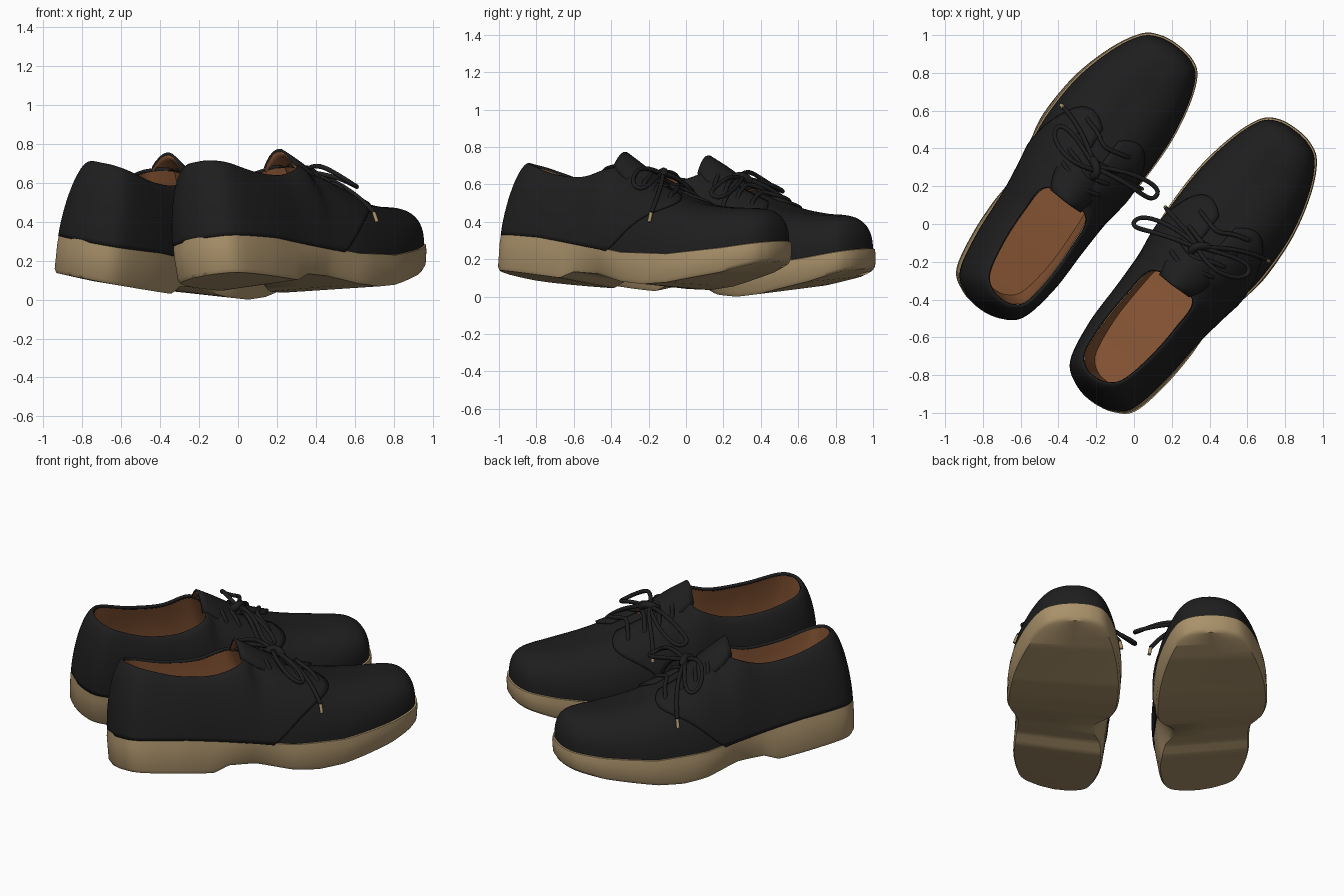
import bpy, bmesh, math
from mathutils import Vector

if "Cube" in bpy.data.objects:
    bpy.data.objects.remove(bpy.data.objects["Cube"])


def material(name, rgb):
    m = bpy.data.materials.new(name)
    m.diffuse_color = (*rgb, 1)
    m.use_nodes = True
    m.node_tree.nodes["Principled BSDF"].inputs["Base Color"].default_value = m.diffuse_color
    return m


BLACK = material("black leather", (0.013, 0.013, 0.013))
TAN = material("tan rubber", (0.40, 0.285, 0.145))
BROWN = material("brown lining", (0.24, 0.09, 0.034))

# Shoe stations, heel to toe: base u, base centre, base half width, top u, opening half width, top z
ROWS = [
    (-.860, .00, .00, -.760, .00, .72),
    (-.840, .00, .105, -.745, .07, .717),
    (-.765, .00, .195, -.68, .13, .695),
    (-.55, -.005, .24, -.50, .158, .64),
    (-.30, -.005, .252, -.30, .160, .622),
    (-.12, .00, .268, -.14, .14, .665),
    (.02, .00, .290, -.07, .00, .685),
    (.20, .00, .307, .12, .00, .60),
    (.45, -.005, .298, .36, .00, .505),
    (.68, -.015, .248, .56, .00, .468),
    (.83, -.025, .180, .69, .00, .461),
    (.885, -.03, .102, .74, .00, .456),
    (.90, -.03, .00, .75, .00, .455),
]
LAST = len(ROWS) - 1
STATIONS = [i / 10 for i in range(LAST * 10 + 1)]
SOLE_TOP = [(-.9, .34), (-.5, .308), (-.2, .262), (.1, .215), (.4, .21), (.7, .245), (.95, .285)]
SOLE_BOTTOM = [(-.9, .142), (-.5, .098), (-.35, .082), (-.26, .115), (-.1, .105),
               (.1, .06), (.25, .047), (.4, .058), (.7, .115), (.95, .185)]


def interp(table, x):
    for (x0, y0), (x1, y1) in zip(table, table[1:]):
        if x <= x1:
            return y0 + (y1 - y0) * (x - x0) / (x1 - x0)
    return table[-1][1]


def row(i):
    flip = i < 0 or i > LAST
    r = ROWS[-i if i < 0 else (2 * LAST - i if i > LAST else i)]
    return [-x if flip and k in (2, 4) else x for k, x in enumerate(r)]


def station(t):
    """Smooth blend of the station rows."""
    i = min(int(t), LAST - 1)
    f = t - i
    r = [.5 * (2 * b + (c - a) * f + (2 * a - 5 * b + 4 * c - d) * f * f + (3 * b - a - 3 * c + d) * f ** 3)
         for a, b, c, d in zip(row(i - 1), row(i), row(i + 1), row(i + 2))]
    r[2] = max(r[2], 0)
    r[4] = max(r[4], 0) if t < 6 else 0
    return r


def surf(t, s, a, lift=0):
    """Point on the upper: a = 0 at the sole, 1 at the collar or ridge."""
    ub, c, b, ut, w, zt = station(t)
    n = 1.65 + 1.0 * max(0, min(1, (t - 5.5) / 4))
    C = max(math.cos(a * math.pi / 2), 0) ** (2 / n)
    S = math.sin(a * math.pi / 2) ** (2 / n)
    zs = interp(SOLE_TOP, ub) - .01
    side_lift = lift * C * min(1, b * 10)
    return (ut + (ub - ut) * C, c + s * (w + (b - w) * C + side_lift), zs + (zt - zs) * S + lift * S)


def place(p, side):
    """Roll the shoe outward, then turn it into the world."""
    u, v, z = p
    r = math.radians(4.5 - 6 * u if side > 0 else 6 - 4 * u)
    v, z = v * math.cos(r) - (z - .1) * math.sin(r), .1 + v * math.sin(r) + (z - .1) * math.cos(r)
    z += .02 + .022 * u if side > 0 else 0
    v = side * (v + (.412 if side > 0 else .42))
    u = u * 1.012 - .004 if side > 0 else u * .98 + .005
    return Vector((.6 * u + .8 * v, .8 * u - .6 * v, z))


def loft(name, grids, mat, side, solid=0, angle=40, facing=0):
    bm = bmesh.new()
    for g in grids:
        vs = [[bm.verts.new(place(p, side)) for p in line] for line in g]
        for l0, l1 in zip(vs, vs[1:]):
            for j in range(len(l0) - 1):
                bm.faces.new((l0[j], l0[j + 1], l1[j + 1], l1[j]))
    bmesh.ops.remove_doubles(bm, verts=bm.verts, dist=.0004)
    bmesh.ops.dissolve_degenerate(bm, edges=bm.edges, dist=.0001)
    bmesh.ops.recalc_face_normals(bm, faces=bm.faces)
    # Open sheets: turn them to face up (1) or down (-1)
    if facing * sum(f.normal.z * f.calc_area() for f in bm.faces) < 0:
        bmesh.ops.reverse_faces(bm, faces=bm.faces)
    me = bpy.data.meshes.new(name)
    bm.to_mesh(me)
    bm.free()
    me.materials.append(mat)
    ob = bpy.data.objects.new(name, me)
    bpy.context.collection.objects.link(ob)
    bpy.ops.object.select_all(action='DESELECT')
    ob.select_set(True)
    bpy.context.view_layer.objects.active = ob
    bpy.ops.object.shade_smooth_by_angle(angle=math.radians(angle))
    if solid:
        m = ob.modifiers.new("thickness", 'SOLIDIFY')
        m.thickness, m.offset = solid, 0
    return ob


def cord(name, pts, side, mat=BLACK, radius=.012):
    cu = bpy.data.curves.new(name, 'CURVE')
    cu.dimensions = '3D'
    cu.bevel_depth, cu.bevel_resolution, cu.resolution_u = radius, 2, 5
    cu.use_fill_caps = True
    sp = cu.splines.new('NURBS')
    sp.points.add(len(pts) - 1)
    for q, p in zip(sp.points, pts):
        q.co = (*place(p, side), 1)
    sp.order_u = min(4, len(pts))
    sp.use_endpoint_u = True
    cu.materials.append(mat)
    ob = bpy.data.objects.new(name, cu)
    bpy.context.collection.objects.link(ob)


def sole_section(t):
    ub, c, b = station(t)[:3]
    top, bot = interp(SOLE_TOP, ub), interp(SOLE_BOTTOM, ub)
    waist = math.exp(-((ub + .1) / .15) ** 2)

    def pt(s, grow, z):
        k = 1 + grow * 2.6
        pinch = (.085 if s < 0 else .03) * waist * (top - z) / (top - bot)
        return (.02 + (ub - .02) * (1 + grow), c + s * max(b * k - pinch * min(1, b * 5), 0), z)
    half = [(-.01, top + .004), (.010, top), (.014, top * .75 + bot * .25), (.010, bot + .02), (-.004, bot)]
    return ([(ub, c, top)] + [pt(-1, g, z) for g, z in half] + [(ub, c, bot)]
            + [pt(1, g, z) for g, z in reversed(half)] + [(ub, c, top)])


def lining_section(t):
    """Bowl from the collar down to the insole."""
    ub, c, b, ut, w, zt = station(t)
    f = t / 6
    half = b * .66 * math.sqrt(max(0, 1 - f ** 6))
    lower = (ub * .86 + .12 * f ** 3, half, interp(SOLE_TOP, ub) + .015)
    upper = (ut, max(w - .006, 0), zt - .004)

    def pt(s, k):
        (u0, v0, z0), (u1, v1, z1) = upper, lower
        bulge = .012 * math.sin(k * math.pi) * min(1, w * 10)
        return (u0 + (u1 - u0) * k, c + s * (v0 + (v1 - v0) * k + bulge), z0 + (z1 - z0) * k)
    ks = [0, .2, .4, .6, .8, 1]
    return [pt(-1, k) for k in ks] + [pt(1, k) for k in reversed(ks)]


def quarter(s):
    lines = []
    for i in range(61):
        line = []
        for j in range(17):
            a = j / 16
            t = i / 60 * (5.8 + 2.0 * math.sin(a * 1.9))
            a *= 1 - .09 * max(0, min(1, (t - 5.4) / .8))
            line.append(surf(t, s, a, .004))
        lines.append(line)
    return lines


def tongue(drop):
    lines = []
    for i in range(9):
        f = i / 8
        half = .095 + .035 * math.sin(min(1, f * 2.5) * math.pi / 2)
        lines.append([(-.13 + .28 * f, .01 + half * k / 5,
                       .775 - .172 * f - .085 * (k / 5) ** 2 - drop) for k in range(-5, 6)])
    return lines


soles = []
for side, tag in ((-1, "left_"), (1, "right_")):
    # Rubber sole with heel block
    soles.append(loft(tag + "sole", [[sole_section(t) for t in STATIONS]], TAN, side, angle=50))
    # Leather upper, side quarters and lining
    loft(tag + "upper", [[[surf(t, s, j / 16) for j in range(17)] for t in STATIONS] for s in (-1, 1)],
         BLACK, side, facing=1)
    loft(tag + "quarters", [quarter(s) for s in (-1, 1)], BLACK, side, .018)
    loft(tag + "lining", [[lining_section(t) for t in STATIONS if t <= 6]], BROWN, side, angle=60, facing=1)
    # Tongue with lined back
    loft(tag + "tongue", [tongue(0)], BLACK, side, .012)
    loft(tag + "tongue_lining", [tongue(.012)], BROWN, side, .008)
    # Lace bars across the throat
    for n, t in enumerate((6.25, 6.65, 7.05, 7.45)):
        bar = [(.68, -.005), (.71, .015), (.8, .02), (.9, .02)]
        cord(f"{tag}lace_bar_{n}", [surf(t, -1, a, h) for a, h in bar] + [surf(t, 1, 1, .035)]
             + [surf(t + .12, 1, a, h) for a, h in reversed(bar)], side)
    # Bow: two loops, knot and two loose ends; the left bow swings forward
    swing = -.45 if side < 0 else 0
    loop = [(.10, -.03, .66), (.07, -.16, .69), (.02, -.29, .65), (-.02, -.38, .61),
            (.05, -.39, .58), (.10, -.29, .60), (.12, -.15, .64), (.11, -.03, .66)]
    cord(tag + "inner_loop", [(u + swing * v, v, z) for u, v, z in loop], side)
    cord(tag + "outer_loop", [(.10, -.03, .66), (.06, .08, .70), (.07, .18, .65), (.12, .26, .58),
                              (.19, .26, .55), (.19, .17, .60), (.15, .07, .64), (.11, -.03, .66)], side)
    cord(tag + "knot", [(.07, -.04, .65), (.09, -.06, .68), (.13, -.02, .68), (.14, .01, .64)], side, radius=.022)
    cord(tag + "inner_end", [(.11, -.04, .66), (.15, -.13, .65), (.15, -.23, .59), (.17, -.30, .50)], side)
    cord(tag + "outer_end", [(.11, -.02, .66), (.20, .08, .62), (.25, .19, .53), (.27, .275, .43)], side)
    cord(tag + "inner_lace_tip", [(.17, -.30, .50), (.173, -.312, .455)], side, TAN, .010)
    cord(tag + "outer_lace_tip", [(.27, .275, .43), (.272, .292, .38)], side, TAN, .010)

# Rest the pair on the ground
low = min(v.co.z for o in soles for v in o.data.vertices)
for o in bpy.data.objects:
    o.location.z -= low
